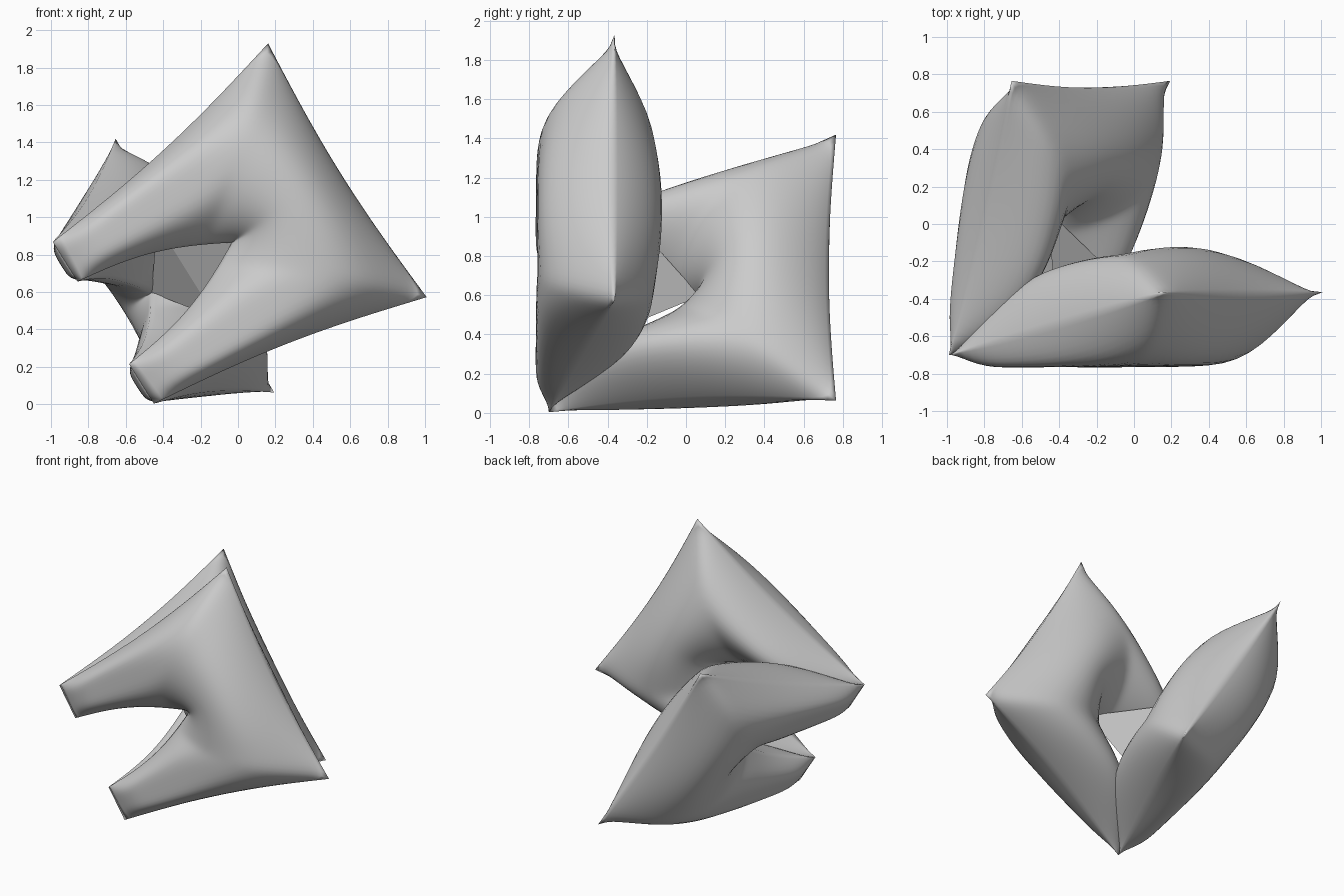
import bpy, bmesh, math
from mathutils import Vector

if "Cube" in bpy.data.objects:
    bpy.data.objects.remove(bpy.data.objects["Cube"])

O = Vector((-0.72, -0.70, 0.435))      # middle of the fold
E = Vector((0.848, 0, 0.53))           # away from the fold
D = Vector((0.53, 0, -0.848))          # along the fold
Y = Vector((0, 1, 0))
LEN, HINGE, OUTER, NOTCH, TIP = 1.575, 0.51, 0.80, 0.26, 0.83
THICK = 0.345
NS, NT = 96, 22
CORNERS = (Vector((LEN, -OUTER)), Vector((LEN, OUTER)))


def bowed(a, b, f, bow):
    """Point on the line a-b, bent sideways by bow."""
    n = Vector((-(b - a).y, (b - a).x)).normalized()
    return a.lerp(b, f) + n * bow * math.sin(math.pi * f)


def outer_edge(s):
    pts = [Vector((0, -HINGE)), CORNERS[0], CORNERS[1], Vector((0, HINGE))]
    k = min(2, int(s * 3 + 1e-9))
    return bowed(pts[k], pts[k + 1], s * 3 - k, 0.04)


def inner_edge(s):
    f = 1 - abs(1 - 2 * min(s, 1 - s)) ** 1.6
    p = bowed(Vector((0, -NOTCH)), Vector((TIP, 0)), f, -0.05)
    return Vector((p.x, p.y if s <= 0.5 else -p.y))


def pillow(name, angle, flip):
    """C-shaped inflated panel, hinged at the fold."""
    along = E * math.cos(angle) + Y * math.sin(angle)
    out = (E * math.sin(angle) - Y * math.cos(angle)) * flip
    bm = bmesh.new()
    soft = []
    for side in (1, -1):
        rows = []
        for i in range(NS + 1):
            s = i / NS
            a, b = inner_edge(s), outer_edge(s)
            row = []
            for j in range(NT + 1):
                t = (1 - math.cos(math.pi * j / NT)) / 2
                p = a.lerp(b, t)
                end = math.sin(min(1, max(0, p.x) / 0.75) * math.pi / 2) ** 0.75
                d = min((p - c).length for c in CORNERS)
                tip = math.sin(min(1, d / 0.8) * math.pi / 2) ** 0.6
                h = THICK * end * tip * max(0, math.sin(math.pi * t)) ** 0.7
                if side > 0:                       # outside is flattened
                    h = min(h, 0.07 * min(1, p.x * 5 + 0.2) + 0.213 * p.x)
                h = max(h, 0)
                v = bm.verts.new(O + along * p.x + D * p.y + out * h * side)
                row.append(v)
                if 0 < i < NS and 0 < j < NT:
                    soft.append(v)
            rows.append(row)
        for i in range(NS):
            for j in range(NT):
                bm.faces.new((rows[i][j], rows[i + 1][j], rows[i + 1][j + 1], rows[i][j + 1]))
    for _ in range(12):
        bmesh.ops.smooth_vert(bm, verts=soft, factor=0.5,
                              use_axis_x=True, use_axis_y=True, use_axis_z=True)
    # close the rim seams
    bmesh.ops.remove_doubles(bm, verts=bm.verts, dist=0.0015)
    bmesh.ops.recalc_face_normals(bm, faces=bm.faces)
    for f in bm.faces:
        f.smooth = True
    me = bpy.data.meshes.new(name)
    bm.to_mesh(me)
    bm.free()
    ob = bpy.data.objects.new(name, me)
    bpy.context.collection.objects.link(ob)
    return along


front = pillow("front_pillow", math.radians(12.3), 1)
back = pillow("back_pillow", math.radians(68.5), -1)

# flat creased web across the two notches
crease = O + E * 0.525 + Y * 0.44
verts = [O + front * TIP, O + back * TIP, crease - D * 0.3, crease + D * 0.3]
me = bpy.data.meshes.new("notch_web")
me.from_pydata(verts, [], [(0, 2, 3), (1, 3, 2)])
bpy.context.collection.objects.link(bpy.data.objects.new("notch_web", me))
